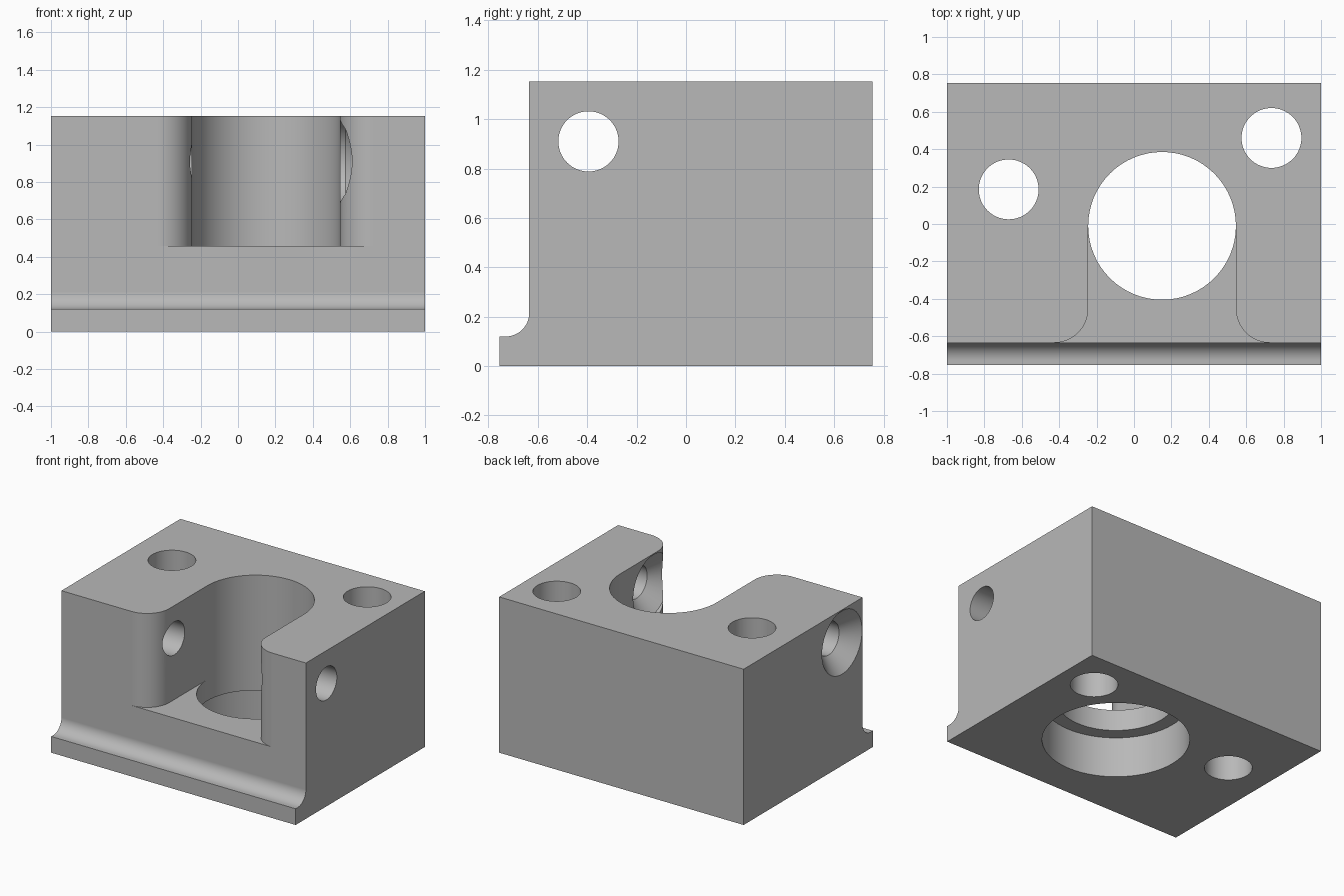
import bpy, bmesh
from math import sin, cos, pi
from mathutils import Vector, Matrix

if "Cube" in bpy.data.objects:
    bpy.data.objects.remove(bpy.data.objects["Cube"], do_unlink=True)

HALF_Y, HEIGHT = 0.755, 1.152
FRONT = -0.635                      # main front wall, behind the lip
BORE_X, BORE_Y, BORE_R = 0.15, -0.01, 0.395

grey = bpy.data.materials.new("machined_grey")
grey.use_nodes = True
colour = (0.48, 0.48, 0.48, 1)
grey.diffuse_color = colour
grey.node_tree.nodes["Principled BSDF"].inputs["Base Color"].default_value = colour


def arc(cx, cy, r, start, end, steps=16):
    """Points along an arc; angles in units of pi."""
    angles = [pi * (start + (end - start) * i / steps) for i in range(steps + 1)]
    return [(cx + r * cos(a), cy + r * sin(a)) for a in angles]


def loft(name, rings):
    """Closed solid through matching rings of 3D points."""
    bm = bmesh.new()
    loops = [[bm.verts.new(p) for p in ring] for ring in rings]
    n = len(loops[0])
    for a, b in zip(loops, loops[1:]):
        for i in range(n):
            j = (i + 1) % n
            bm.faces.new((a[i], a[j], b[j], b[i]))
    bm.faces.new(loops[0])
    bm.faces.new(loops[-1])
    bmesh.ops.recalc_face_normals(bm, faces=bm.faces)
    mesh = bpy.data.meshes.new(name)
    bm.to_mesh(mesh)
    bm.free()
    mesh.materials.append(grey)
    obj = bpy.data.objects.new(name, mesh)
    bpy.context.collection.objects.link(obj)
    return obj


def turned(name, origin, axis, profile, sides=64):
    """Round solid along an axis, from (position, radius) pairs."""
    turn = Vector(axis).to_track_quat('Z', 'Y').to_matrix().to_4x4()
    place = Matrix.Translation(origin) @ turn
    circle = [2 * pi * i / sides for i in range(sides)]
    return loft(name, [[place @ Vector((r * cos(a), r * sin(a), h)) for a in circle]
                       for h, r in profile])


# Block with a front lip and a concave fillet, drawn in side profile
fillet = 0.095
side = [(HALF_Y, 0), (HALF_Y, HEIGHT), (FRONT, HEIGHT)]
side += arc(FRONT - fillet, 0.12 + fillet, fillet, 0, -0.5)
side += [(-HALF_Y, 0.12), (-HALF_Y, 0)]
block = loft("bearing_block", [[(x, y, z) for y, z in side] for x in (-1, 1)])

# Main bore and the wider counterbore beneath it
centre = (BORE_X, BORE_Y, 0)
up = (0, 0, 1)
cutters = [
    turned("bore_cutter", centre, up, [(-0.1, BORE_R), (1.3, BORE_R)]),
    turned("counterbore_cutter", centre, up, [(-0.1, 0.495), (0.30, 0.495)]),
]

# Open slot from the bore to the front, flared by rounded corners
corner = 0.182
reach = BORE_R + corner
half = [(BORE_R, BORE_Y)] + arc(reach, FRONT + corner, corner, 1, 1.5) + [(reach, -0.9)]
plan = [(BORE_X, 0.1)] + [(BORE_X + x, y) for x, y in half]
plan += [(BORE_X - x, y) for x, y in reversed(half)]
cutters.append(loft("slot_cutter", [[(x, y, z) for x, y in plan] for z in (0.457, 1.3)]))

# Two vertical mounting holes
for x, y in ((-0.67, 0.185), (0.735, 0.46)):
    cutters.append(turned("mounting_hole_cutter", (x, y, 0), up, [(-0.1, 0.16), (1.3, 0.16)]))

# Cross hole, countersunk on the outer right side and inside the slot's left wall
small, wide = 0.122, 0.234
cutters.append(turned("cross_hole_cutter", (0, -0.395, 0.91), (1, 0, 0), [
    (-1.1, wide), (-1, wide), (-0.89, small), (0.2, small),
    (0.2, wide), (0.575, wide), (0.68, small), (1.1, small)]))

# Cut everything out of the block, then discard the cutters
for cutter in cutters:
    cutter.hide_render = True
    cut = block.modifiers.new(cutter.name, 'BOOLEAN')
    cut.operation, cut.solver, cut.object = 'DIFFERENCE', 'EXACT', cutter
graph = bpy.context.evaluated_depsgraph_get()
result = bpy.data.meshes.new_from_object(block.evaluated_get(graph))
block.modifiers.clear()
block.data = result
for cutter in cutters:
    bpy.data.objects.remove(cutter, do_unlink=True)

# Smooth round walls with crisp machined edges
bpy.ops.object.select_all(action='DESELECT')
block.select_set(True)
bpy.context.view_layer.objects.active = block
bpy.ops.object.shade_smooth_by_angle(angle=pi / 6)
block.modifiers.new("even_shading", 'WEIGHTED_NORMAL').keep_sharp = True
